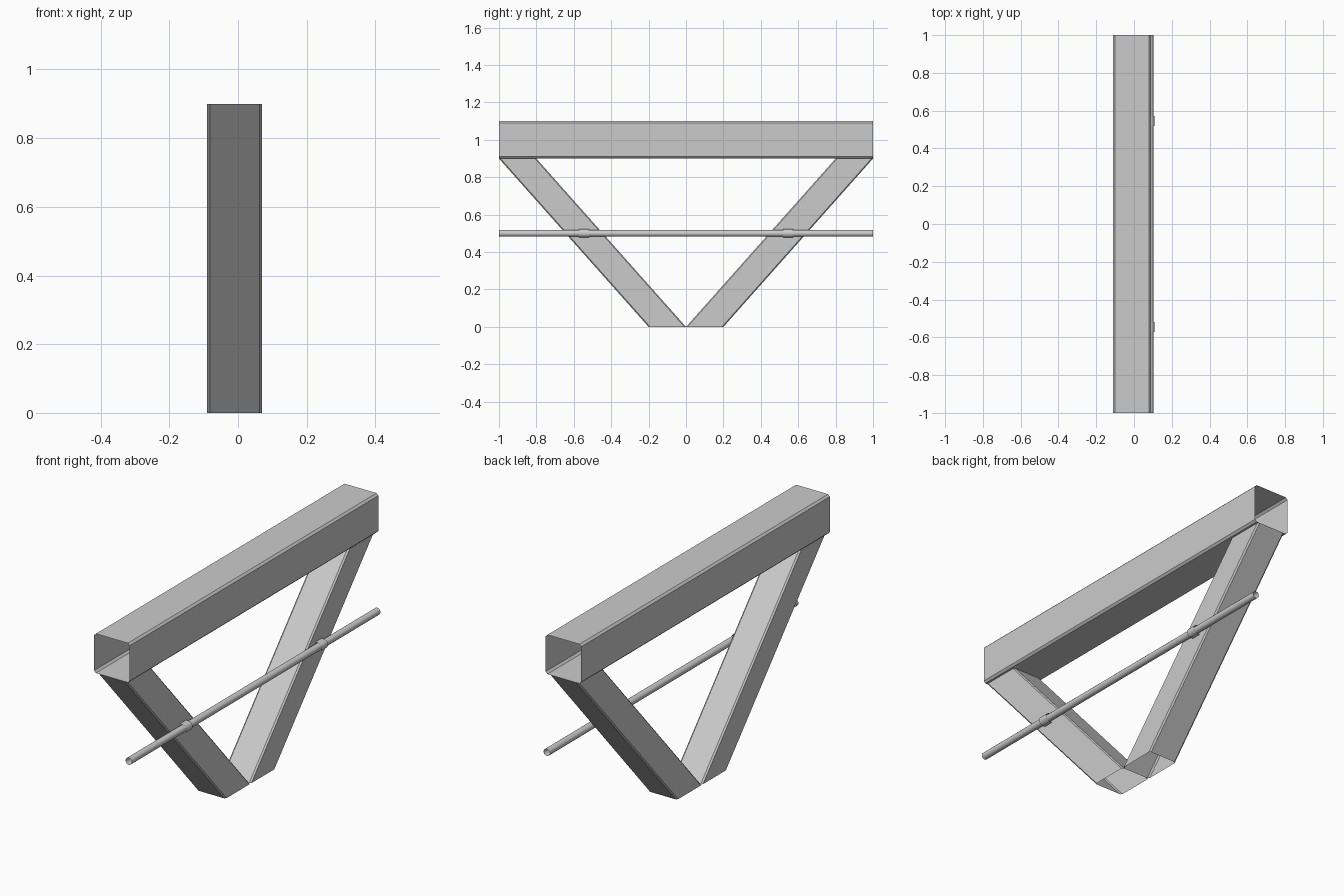
import bpy, math

if "Cube" in bpy.data.objects:
    bpy.data.objects.remove(bpy.data.objects["Cube"])

CX = -0.01  # centre line of the beam and legs in x


def sweep(name, start, end, closed=True, smooth=False):
    """Open-ended sheet joining two matching profiles."""
    n = len(start)
    faces = [(i, (i + 1) % n, n + (i + 1) % n, n + i)
             for i in range(n if closed else n - 1)]
    mesh = bpy.data.meshes.new(name)
    mesh.from_pydata(start + end, [], faces)
    mesh.update()
    obj = bpy.data.objects.new(name, mesh)
    bpy.context.collection.objects.link(obj)
    if smooth:
        bpy.ops.object.select_all(action='DESELECT')
        obj.select_set(True)
        bpy.context.view_layer.objects.active = obj
        bpy.ops.object.shade_smooth_by_angle(angle=math.radians(50))
    return obj


def chamfered_rect(a, b, c):
    """Counter-clockwise rectangle with cut corners, half sizes a and b."""
    return [(a, -b + c), (a, b - c), (a - c, b), (-a + c, b),
            (-a, b - c), (-a, -b + c), (-a + c, -b), (a - c, -b)]


# Top beam: hollow square tube, open at both ends
sec = chamfered_rect(0.1, 0.1, 0.01)
sweep("top_beam", [(CX + u, 1, 1.0 + v) for u, v in sec],
      [(CX + u, -1, 1.0 + v) for u, v in sec])

# Slanted legs: hollow tubes cut level at floor and beam
sec = chamfered_rect(0.08, 0.1, 0.008)
for side, label in ((-1, "front"), (1, "back")):
    sweep(label + "_leg", [(CX + u, side * 0.1 + v, 0) for u, v in sec],
          [(CX + u, side * 0.9 + v, 0.9) for u, v in sec])

# Thin pipe running along the side of the legs
PX, PZ, R = 0.0845, 0.5, 0.018
ring = [(PX + R * math.cos(t), PZ + R * math.sin(t))
        for t in (2 * math.pi * i / 12 for i in range(12))]
sweep("pipe", [(x, 1, z) for x, z in ring],
      [(x, -1, z) for x, z in ring], smooth=True)

# Pipe clamps: bent strap with two flat flanges
CR, FX = 0.023, 0.0715
strap = [(FX, PZ - 0.058), (FX, PZ - CR)]
strap += [(PX + CR * math.cos(t), PZ + CR * math.sin(t))
          for t in (math.pi * (i / 12 - 0.5) for i in range(13))]
strap += [(FX, PZ + CR), (FX, PZ + 0.058)]
for side, label in ((-1, "front"), (1, "back")):
    y = side * 0.545
    sweep(label + "_pipe_clamp", [(x, y + 0.026, z) for x, z in strap],
          [(x, y - 0.026, z) for x, z in strap], closed=False, smooth=True)
